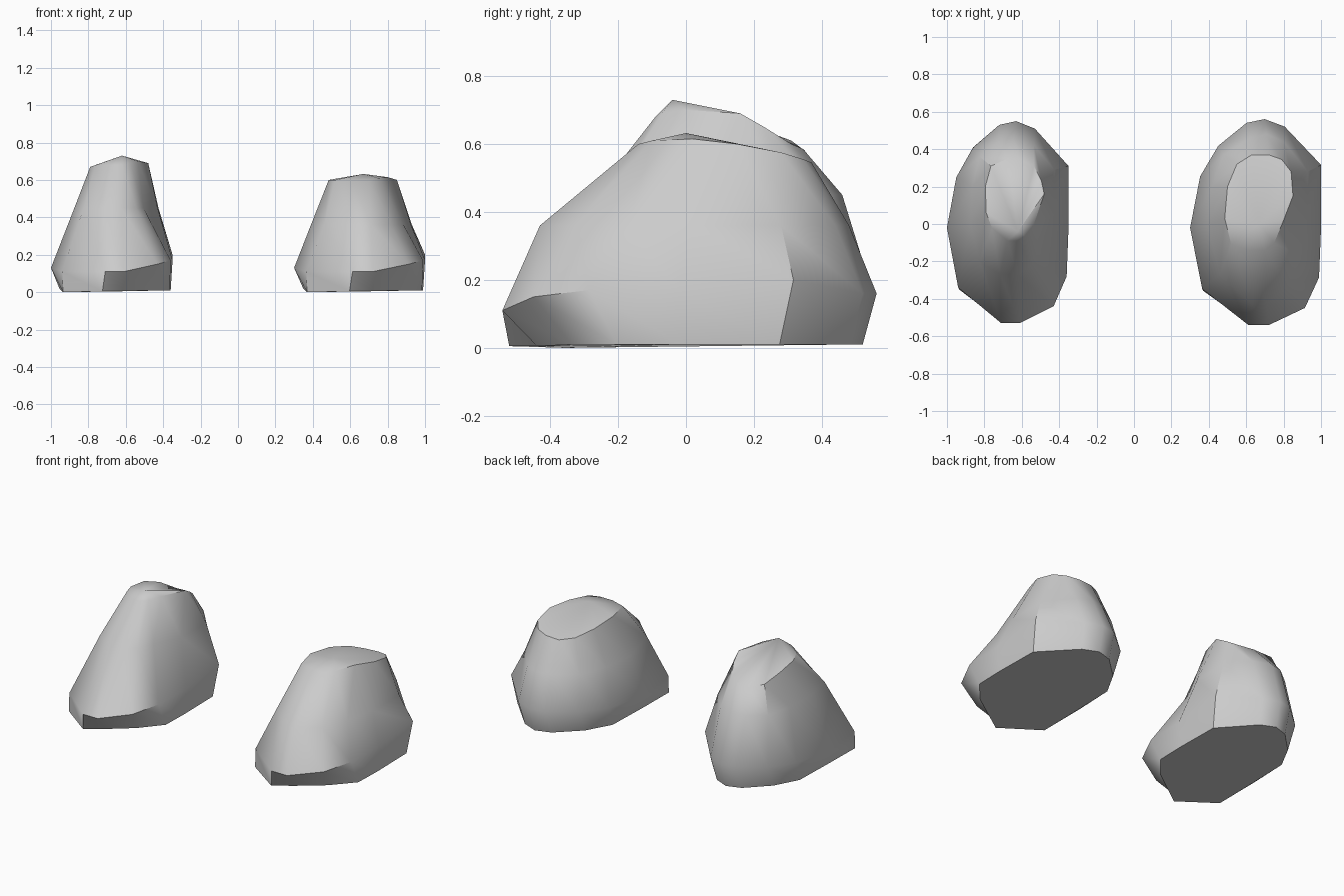
import bpy, bmesh, math

# Rings run clockwise from the left side, seen from above; coordinates are local to each rock.
FOOT = [(-.28, -.06, .02), (-.26, .2, .01), (-.18, .35, .01), (-.05, .48, .01), (.04, .51, .01),
        (.13, .47, .01), (.31, .27, .01), (.315, -.02, .01), (.31, -.2, .01), (.2, -.33, .01),
        (.06, -.43, .005), (-.05, -.51, .005), (-.26, -.35, .0)]
WAIST = [(-.325, -.02, .13), (-.275, .25, .14), (-.185, .41, .15), (-.045, .53, .16), (.045, .55, .16),
         (.145, .51, .16), (.325, .31, .2), (.325, -.02, .17), (.315, -.28, .17), (.245, -.44, .15),
         (.065, -.53, .11), (-.035, -.53, .11), (-.265, -.34, .11)]

# Tall rock: hollowed front slope, narrow crown
TALL_SHOULDER = [(-.2, 0), (-.19, .2), (-.15, .36), (-.05, .44), (.03, .46), (.14, .42), (.25, .29),
                 (.245, .05), (.17, -.12), (.13, -.22), (.05, -.27), (-.04, -.27), (-.15, -.2)]
TALL_CROWN = [(-.115, .06, .67), (-.12, .2, .65), (-.09, .31, .61), (0, .35, .58), (.07, .345, .585),
              (.14, .31, .6), (.18, .23, .65), (.195, .16, .69), (.14, 0, .7), (.1, -.07, .69),
              (.055, -.09, .68), (0, -.09, .68), (-.085, -.02, .68)]

# Low rock: full front, broad flat crown
LOW_SHOULDER = [(-.26, 0), (-.235, .2), (-.17, .37), (-.03, .46), (.06, .48), (.15, .44), (.28, .28),
                (.275, .02), (.235, -.17), (.17, -.33), (.06, -.43), (-.02, -.43), (-.19, -.27)]
LOW_CROWN = [(-.165, .03, .6), (-.15, .2, .58), (-.1, .32, .555), (-.02, .37, .54), (.07, .37, .545),
             (.14, .345, .555), (.19, .28, .575), (.2, .15, .6), (.15, .02, .615), (.1, -.1, .61),
             (.05, -.14, .6), (-.04, -.14, .6), (-.13, -.11, .6)]


def rock(name, cx, sx, sy, shoulder, shoulder_z, crown, apex):
    """Loft the rings into a closed boulder with a peaked cap."""
    low = [[(x * sx, y * sy, z) for x, y, z in ring] for ring in (FOOT, WAIST)]
    rings = low + [[(x, y, shoulder_z) for x, y in shoulder], crown]
    bm = bmesh.new()
    loops = [[bm.verts.new((x + cx, y, z)) for x, y, z in ring] for ring in rings]
    top = bm.verts.new((apex[0] + cx, apex[1], apex[2]))
    n = len(FOOT)
    for a, b in zip(loops, loops[1:]):
        for i in range(n):
            j = (i + 1) % n
            bm.faces.new((a[i], a[j], b[j], b[i]))
    for i in range(n):
        bm.faces.new((loops[-1][i], loops[-1][(i + 1) % n], top))
    bm.faces.new(loops[0])
    bmesh.ops.recalc_face_normals(bm, faces=bm.faces)
    mesh = bpy.data.meshes.new(name)
    bm.to_mesh(mesh)
    bm.free()
    obj = bpy.data.objects.new(name, mesh)
    bpy.context.collection.objects.link(obj)
    bpy.ops.object.select_all(action='DESELECT')
    obj.select_set(True)
    bpy.context.view_layer.objects.active = obj
    bpy.ops.object.shade_smooth_by_angle(angle=math.radians(40))


rock("tall_rock", -.675, 1, 1, TALL_SHOULDER, .45, TALL_CROWN, (.055, -.04, .73))
rock("low_rock", .65, 1.077, 1.02, LOW_SHOULDER, .36, LOW_CROWN, (.02, 0, .632))
